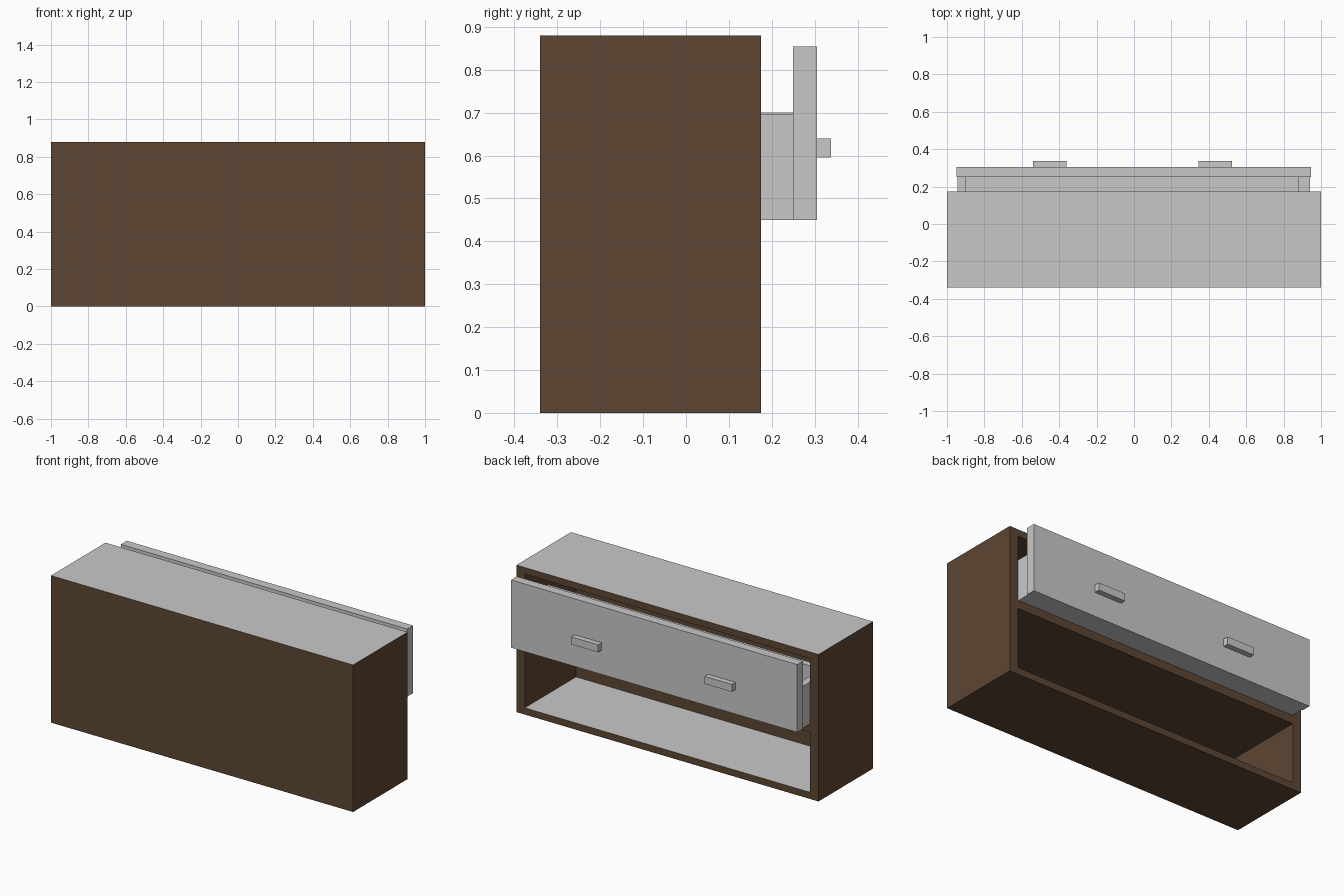
import bpy
import bmesh
from mathutils import Vector

if "Cube" in bpy.data.objects:
    bpy.data.objects.remove(bpy.data.objects["Cube"])


def material(name, rgb):
    m = bpy.data.materials.new(name)
    m.diffuse_color = (*rgb, 1.0)
    m.use_nodes = True
    m.node_tree.nodes["Principled BSDF"].inputs["Base Color"].default_value = m.diffuse_color
    return m


BROWN = material("dark brown wood", (0.112, 0.061, 0.033))
GREY = material("light grey", (0.584, 0.584, 0.584))


def finish(bm, name, mats):
    bmesh.ops.recalc_face_normals(bm, faces=bm.faces[:])
    me = bpy.data.meshes.new(name)
    bm.to_mesh(me)
    bm.free()
    for m in mats:
        me.materials.append(m)
    ob = bpy.data.objects.new(name, me)
    bpy.context.collection.objects.link(ob)
    return ob


def box(name, x0, x1, y0, y1, z0, z1):
    bm = bmesh.new()
    bmesh.ops.create_cube(bm, size=1)
    bmesh.ops.scale(bm, vec=(x1 - x0, y1 - y0, z1 - z0), verts=bm.verts)
    bmesh.ops.translate(bm, vec=((x0 + x1) / 2, (y0 + y1) / 2, (z0 + z1) / 2), verts=bm.verts)
    return finish(bm, name, [GREY])


# Cabinet carcass: gridded open side, body swept to the far side, two compartments sunk in
FACE_Y, BACK_Y, INNER_Y = 0.175, -0.34, -0.31
xs = [-1, -0.945, 0.945, 1]
zs = [0, 0.04, 0.40, 0.449, 0.84, 0.88]
bm = bmesh.new()
grid = [[bm.verts.new((x, FACE_Y, z)) for x in xs] for z in zs]
openings = []
for j in range(len(zs) - 1):
    for i in range(len(xs) - 1):
        f = bm.faces.new((grid[j][i], grid[j][i + 1], grid[j + 1][i + 1], grid[j + 1][i]))
        if i == 1 and j in (1, 3):
            openings.append(f)
rim = [e for e in bm.edges if e.is_boundary]
ext = bmesh.ops.extrude_edge_only(bm, edges=rim)["geom"]
for v in (g for g in ext if isinstance(g, bmesh.types.BMVert)):
    v.co.y = BACK_Y
bmesh.ops.contextual_create(bm, geom=[e for e in bm.edges if e.is_boundary])
for f in openings:
    new = bmesh.ops.extrude_discrete_faces(bm, faces=[f])["faces"][0]
    for v in new.verts:
        v.co.y = INNER_Y
cabinet = finish(bm, "cabinet", [BROWN, GREY])
# Upward faces are grey, all others brown
for p in cabinet.data.polygons:
    p.material_index = 1 if p.normal.z > 0.9 else 0

# Pulled-out drawer
box("drawer_front", -0.95, 0.945, 0.25, 0.305, 0.45, 0.855)
box("drawer_side_left", -0.944, -0.90, -0.04, 0.25, 0.45, 0.70)
box("drawer_side_right", 0.88, 0.94, -0.04, 0.25, 0.45, 0.697)
box("drawer_back", -0.90, 0.88, -0.04, 0.0, 0.45, 0.697)
box("drawer_floor", -0.90, 0.88, 0.0, 0.25, 0.45, 0.48)

# Handles
for side, x in (("left", -0.45), ("right", 0.435)):
    box("handle_" + side, x - 0.09, x + 0.09, 0.305, 0.338, 0.595, 0.64)
